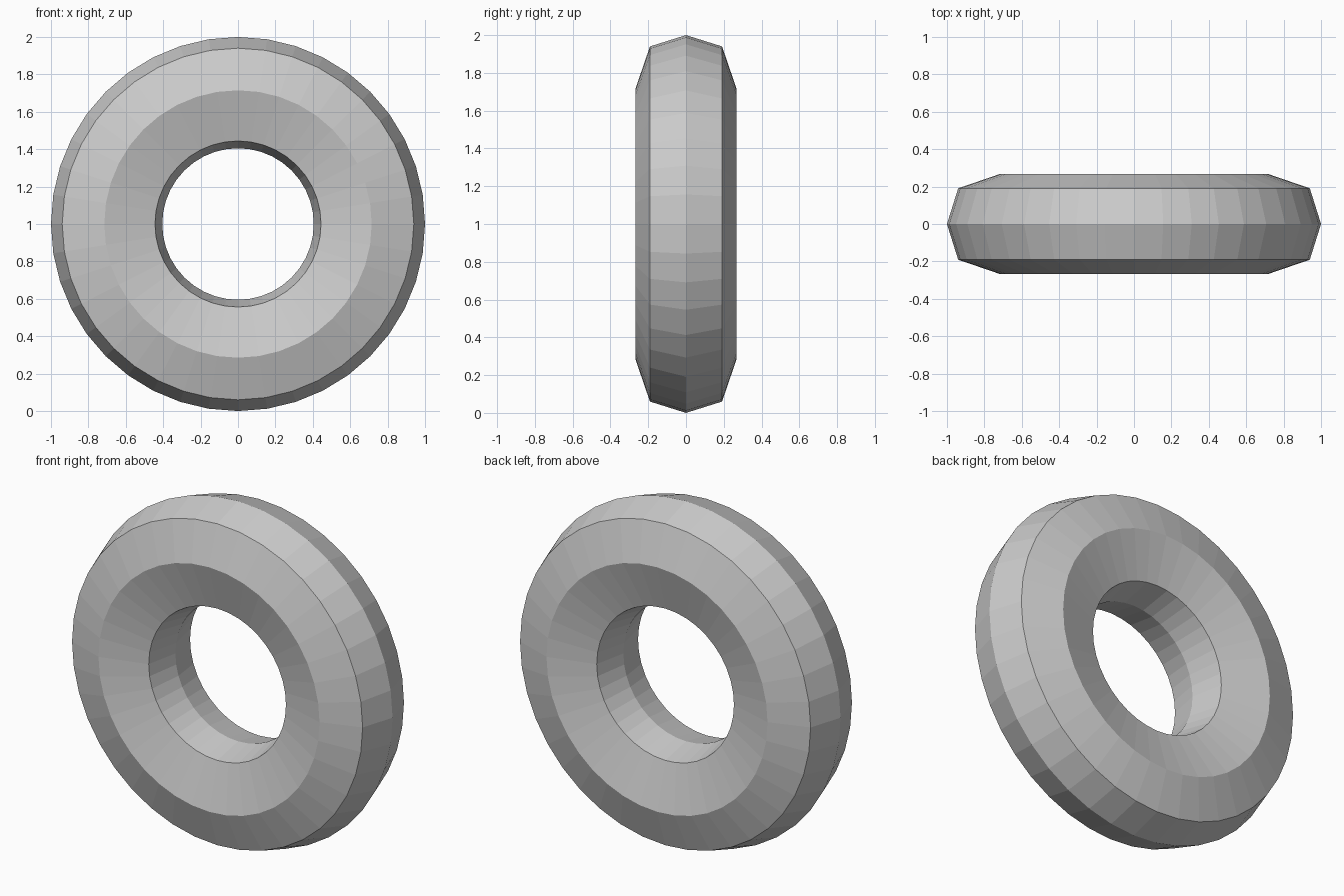
import bpy, bmesh, math

if "Cube" in bpy.data.objects:
    bpy.data.objects.remove(bpy.data.objects["Cube"])

SEGMENTS = 40

# Ring cross-section: (radius, y), eight sided
half = [(0.94, -0.191), (0.715, -0.268), (0.444, -0.191)]
profile = [(1.0, 0.0)] + half + [(0.405, 0.0)] + [(r, -y) for r, y in reversed(half)]

# Sweep the cross-section around the y axis, centred at z = 1
bm = bmesh.new()
rings = []
for i in range(SEGMENTS):
    a = 2 * math.pi * i / SEGMENTS
    rings.append([bm.verts.new((r * math.cos(a), y, 1 + r * math.sin(a))) for r, y in profile])

n = len(profile)
for i in range(SEGMENTS):
    cur, nxt = rings[i], rings[(i + 1) % SEGMENTS]
    for j in range(n):
        k = (j + 1) % n
        bm.faces.new((cur[j], cur[k], nxt[k], nxt[j]))
bmesh.ops.recalc_face_normals(bm, faces=bm.faces)

# Flat-shaded ring
mesh = bpy.data.meshes.new("ring")
bm.to_mesh(mesh)
bm.free()
bpy.context.collection.objects.link(bpy.data.objects.new("ring", mesh))
